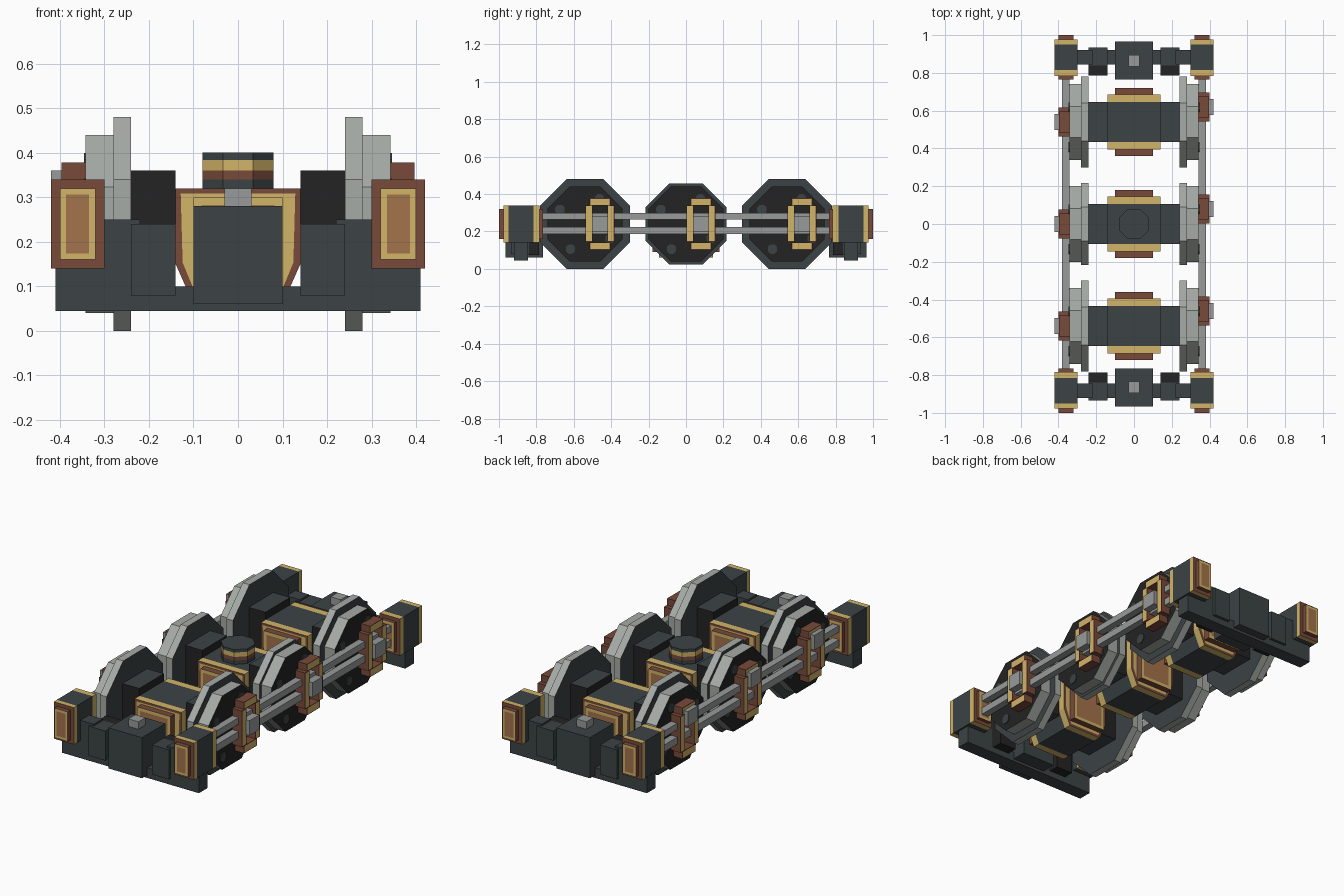
import bpy, bmesh, math
from mathutils import Vector

if "Cube" in bpy.data.objects:
    bpy.data.objects.remove(bpy.data.objects["Cube"], do_unlink=True)


def material(name, rgb):
    m = bpy.data.materials.new(name)
    m.use_nodes = True
    lin = [(c / 255 / 12.92 if c < 11 else ((c / 255 + 0.055) / 1.055) ** 2.4) for c in rgb] + [1]
    m.diffuse_color = lin
    m.node_tree.nodes["Principled BSDF"].inputs["Base Color"].default_value = lin
    return m


SLATE = material("slate", (60, 67, 69))
BLACK = material("black", (35, 35, 35))
STEEL = material("light steel", (166, 171, 166))
ROD = material("rod grey", (152, 155, 155))
BROWN = material("dark copper", (120, 74, 58))
TAN = material("tan copper", (164, 115, 76))
GOLD = material("gold", (210, 179, 104))


def prism(name, pts, axis, a, b, side, caps=None, inset=0.02):
    """Extrude a 2D profile along an axis; caps lists ring colours from the rim inwards."""
    caps = caps or [side]
    mats = list(dict.fromkeys([side] + caps))
    place = {"x": lambda p, t: (t, p[0], p[1]),
             "y": lambda p, t: (p[0], t, p[1]),
             "z": lambda p, t: (p[0], p[1], t)}[axis]
    bm = bmesh.new()
    ends = [[bm.verts.new(place(p, t)) for p in pts] for t in (a, b)]
    n = len(pts)
    for i in range(n):
        j = (i + 1) % n
        bm.faces.new((ends[0][i], ends[0][j], ends[1][j], ends[1][i]))
    ends_f = [bm.faces.new(e) for e in ends]
    bmesh.ops.recalc_face_normals(bm, faces=bm.faces[:])
    for f in ends_f:
        for k, m in enumerate(caps):
            f.material_index = mats.index(m)
            if k < len(caps) - 1:
                bmesh.ops.inset_individual(bm, faces=[f], thickness=inset)
    me = bpy.data.meshes.new(name)
    bm.to_mesh(me)
    bm.free()
    for m in mats:
        me.materials.append(m)
    ob = bpy.data.objects.new(name, me)
    bpy.context.collection.objects.link(ob)
    return ob


def rect(u0, u1, v0, v1):
    return [(u0, v0), (u1, v0), (u1, v1), (u0, v1)]


def octagon(u, v, apothem):
    r = apothem / math.cos(math.pi / 8)
    return [(u + r * math.cos(math.pi / 8 * k), v + r * math.sin(math.pi / 8 * k))
            for k in range(1, 16, 2)]


def box(name, x, y, z, mat):
    return prism(name, rect(*x, *y), "z", *z, mat)


def span(s, lo, hi):
    return sorted((s * lo, s * hi))


AXLE_Z = 0.24
HOUSING = [(-0.1, 0.06), (0.1, 0.06), (0.14, 0.15), (0.14, 0.32), (-0.14, 0.32), (-0.14, 0.15)]

# Wheelsets with gear housings
for label, yc, flange in (("front", -0.54, 0.24), ("middle", 0, 0.217), ("rear", 0.54, 0.24)):
    prism(label + "_gear_housing", HOUSING, "y", yc - 0.105, yc + 0.105, SLATE)
    for e in (-1, 1):
        prism(label + "_housing_flange", HOUSING, "y", yc + e * 0.105, yc + e * 0.145,
              GOLD, [BROWN, GOLD], 0.016)
        prism(label + "_housing_cap", rect(-0.1, 0.1, 0.09, 0.3), "y",
              yc + e * 0.145, yc + e * 0.18, BROWN, [GOLD, TAN], 0.025)
    for s, side in ((1, "left"), (-1, "right")):
        tag = f"{label}_{side}_"
        block = prism(tag + "axle_block", rect(yc - 0.105, yc + 0.105, 0.12, 0.36), "x",
                      s * 0.14, s * 0.24, BLACK)
        block.data.materials.append(SLATE)
        for p in block.data.polygons:
            if abs(p.normal.z) > 0.9:
                p.material_index = 1
        prism(tag + "wheel_flange", octagon(yc, AXLE_Z, flange), "x", s * 0.24, s * 0.28,
              STEEL, [SLATE])
        prism(tag + "wheel_tread", octagon(yc, AXLE_Z, 0.2), "x", s * 0.28, s * 0.342,
              STEEL, [BLACK])
        # Small weight plates on the wheel face
        for k in range(4):
            ang = math.radians(60 + 90 * k)
            c = Vector((yc + 0.155 * math.cos(ang), AXLE_Z + 0.155 * math.sin(ang)))
            prism(tag + "wheel_plate", octagon(c.x, c.y, 0.025), "x", s * 0.34, s * 0.346, SLATE)

        # Rod bearing: frame of four bars round a crank pin
        yb = yc + (0.08 if s > 0 else 0)
        pin_z = AXLE_Z if s > 0 else 0.32
        for e in (-1, 1):
            prism(tag + "bearing_post", rect(*sorted((yb + e * 0.04, yb + e * 0.077)), 0.145, 0.34),
                  "x", s * 0.342, s * 0.4, BROWN, [BROWN, GOLD], 0.005)
            zc = AXLE_Z + e * 0.118
            prism(tag + "bearing_bridge", rect(yb - 0.055, yb + 0.055, zc - 0.02, zc + 0.02),
                  "x", s * 0.342, s * 0.396, BROWN, [BROWN, GOLD], 0.005)
        prism(tag + "crank_pin", rect(yb - 0.042, yb + 0.042, pin_z - 0.04, pin_z + 0.04), "x",
              s * 0.345, s * 0.42, ROD)

# Pivot on the middle housing, in coloured bands
for z0, z1, mat in ((0.32, 0.34, SLATE), (0.34, 0.36, BROWN), (0.36, 0.384, GOLD), (0.384, 0.4, SLATE)):
    prism("pivot_band", octagon(0, 0, 0.08), "z", z0, z1, mat)

# Coupling rods
for s, side in ((1, "left"), (-1, "right")):
    for z0, z1 in ((0.265, 0.3), (0.187, 0.225)):
        box(side + "_coupling_rod", span(s, 0.342, 0.38), (-0.78, 0.78), (z0, z1), ROD)

# End frames
for e, end in ((-1, "front"), (1, "rear")):
    box(end + "_low_beam", (-0.41, 0.41), span(e, 0.845, 0.92), (0.045, 0.1), SLATE)
    box(end + "_centre_box", (-0.1, 0.1), span(e, 0.765, 0.965), (0.06, 0.28), SLATE)
    box(end + "_coupling_stud", (-0.03, 0.03), span(e, 0.835, 0.895), (0.28, 0.32), ROD)
    for s, side in ((1, "left"), (-1, "right")):
        tag = f"{end}_{side}_"
        box(tag + "beam_upright", span(s, 0.22, 0.41), span(e, 0.845, 0.92), (0.1, 0.25), SLATE)
        box(tag + "bracket_front", span(s, 0.14, 0.24), span(e, 0.84, 0.935), (0.08, 0.24), SLATE)
        box(tag + "bracket_back", span(s, 0.14, 0.24), span(e, 0.785, 0.84), (0.075, 0.24), BLACK)
        # Corner box: slate body, gold bands with copper faces, framed caps
        x0, x1 = span(s, 0.3, 0.42)
        prism(tag + "corner_body", rect(x0, x1, 0.14, 0.34), "y", e * 0.815, e * 0.95, SLATE)
        for ya, yb, yc in ((0.95, 0.976, 1.0), (0.815, 0.784, 0.765)):
            prism(tag + "corner_band", rect(x0, x1, 0.14, 0.34), "y", e * ya, e * yb, GOLD, [BROWN])
            prism(tag + "corner_cap", rect(x0 + 0.02, x1 - 0.02, 0.16, 0.32), "y",
                  e * yb, e * yc, BROWN, [GOLD, TAN], 0.02)
